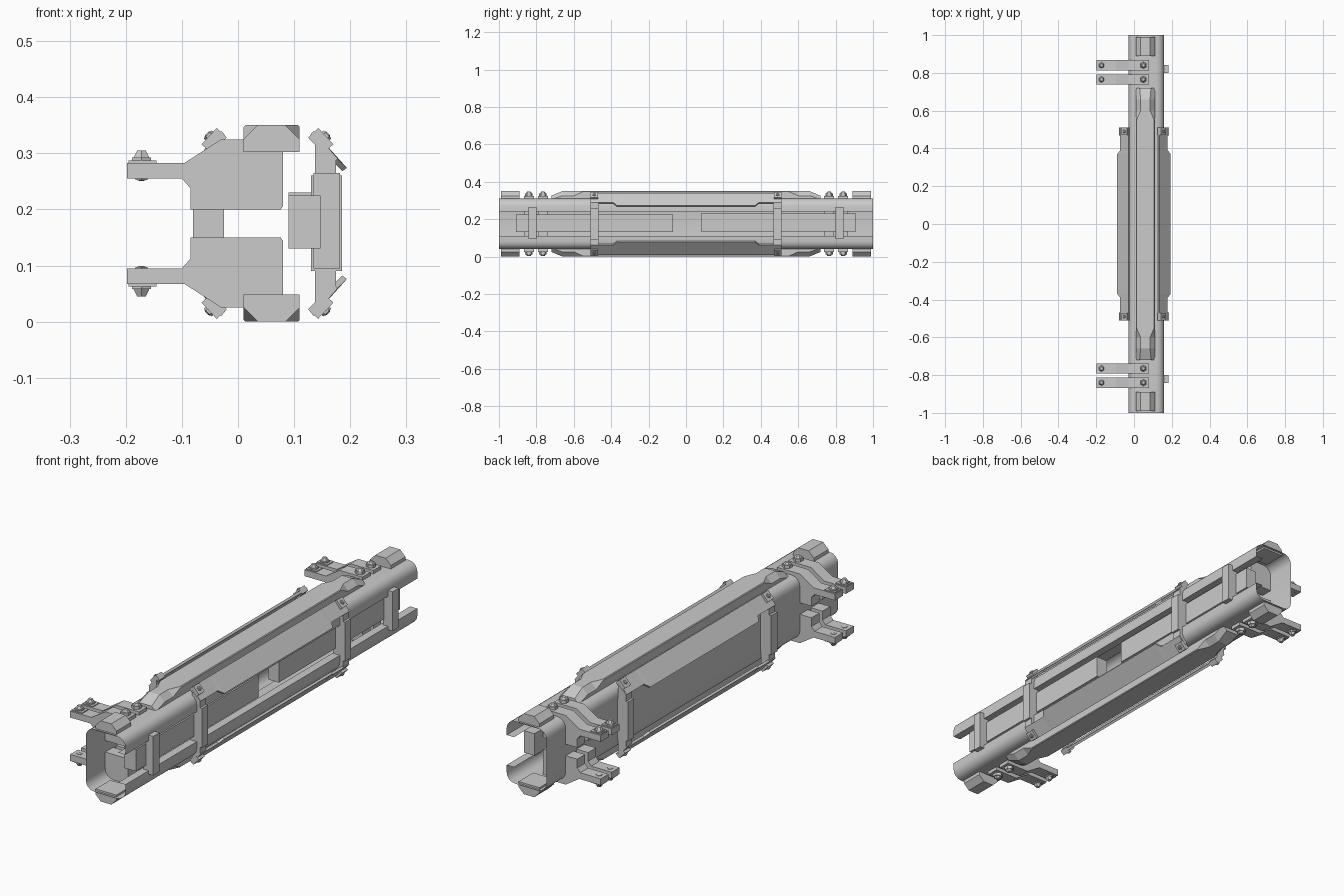
import bpy, bmesh, math
from mathutils import Matrix, Vector

if "Cube" in bpy.data.objects:
    bpy.data.objects.remove(bpy.data.objects["Cube"])

MX, MZ = 0.0525, 0.175   # side-to-side and top-to-bottom mirror planes


def finish(name, bm, smooth=None):
    bmesh.ops.recalc_face_normals(bm, faces=bm.faces)
    me = bpy.data.meshes.new(name)
    bm.to_mesh(me)
    bm.free()
    ob = bpy.data.objects.new(name, me)
    bpy.context.collection.objects.link(ob)
    if smooth:
        bpy.context.view_layer.objects.active = ob
        ob.select_set(True)
        bpy.ops.object.shade_smooth_by_angle(angle=math.radians(smooth))
        ob.select_set(False)
    return ob


def loft(name, sections, closed=True, smooth=None):
    """Skin a list of (y, [(x, z), ...]) sections; closed ones are capped."""
    bm = bmesh.new()
    rings = [[bm.verts.new((x, y, z)) for x, z in pts] for y, pts in sections]
    n = len(rings[0])
    for a, b in zip(rings, rings[1:]):
        for i in range(n if closed else n - 1):
            j = (i + 1) % n
            bm.faces.new((a[i], a[j], b[j], b[i]))
    if closed:
        bm.faces.new(rings[0])
        bm.faces.new(rings[-1])
    return finish(name, bm, smooth)


def prism(name, pts, y0, y1, **kw):
    return loft(name, [(y0, pts), (y1, pts)], **kw)


def box(name, x0, x1, y0, y1, z0, z1):
    return prism(name, [(x0, z0), (x1, z0), (x1, z1), (x0, z1)], y0, y1)


def flip(pts, fx, fz):
    return [(2 * MX - x if fx else x, 2 * MZ - z if fz else z) for x, z in pts]


def bolt(name, loc, direction, r, h):
    """Hex head with a tapered cap, standing along a direction."""
    bm = bmesh.new()
    rot = Vector(direction).to_track_quat('Z', 'Y').to_matrix().to_4x4()
    base = Matrix.Translation(loc) @ rot
    for r1, r2, z0, z1 in ((r, r, 0, .6 * h), (r * .8, r * .45, .6 * h, h)):
        bmesh.ops.create_cone(bm, cap_ends=True, segments=6, radius1=r1, radius2=r2,
                              depth=z1 - z0,
                              matrix=base @ Matrix.Translation((0, 0, (z0 + z1) / 2)))
    return finish(name, bm)


# Channel shell: thin sheet, open on +x, rounded corners and inward lips
def arc(cx, cz, r, a0, a1, n=4):
    return [(cx + r * math.cos(math.radians(a0 + (a1 - a0) * i / n)),
             cz + r * math.sin(math.radians(a0 + (a1 - a0) * i / n))) for i in range(n + 1)]


upper = [(.125, .24), (.16, .24)] + arc(.12, .27, .04, 0, 90) + arc(.01, .27, .04, 90, 180)
lower = flip(upper, False, True)[::-1]
prism("channel_shell", upper + lower, -1, 1, closed=False, smooth=35)

# Long boxes lying inside the channel
box("inner_box_front", .09, .147, -.91, -.07, .13, .225)
box("inner_box_rear", .09, .14, .08, .91, .135, .23)

# Vertical struts across the open side and the back
for s in (-1, 1):
    box("end_strut", .135, .182, s * .82 - .021, s * .82 + .021, .095, .265)
    for fx in (False, True):
        prof = flip([(.13, .09), (.185, .09), (.185, .26), (.13, .26)], fx, False)
        prism("middle_strut", prof, s * .49 - .021, s * .49 + .021)

for fz in (False, True):
    up = -1 if fz else 1

    # Centre ridge plate: full width in the middle, chamfered towards its ends
    def ridge(c, top=.35):
        return flip([(.01, .302), (.01, top - c), (.01 + c, top),
                     (.11 - c, top), (.11, top - c), (.11, .302)], False, fz)
    loft("ridge_plate", [(-.72, ridge(.02, .325)), (-.66, ridge(.025)), (-.6, ridge(.025)),
                         (-.55, ridge(.003)), (.55, ridge(.003)), (.6, ridge(.025)),
                         (.66, ridge(.025)), (.72, ridge(.02, .325))])
    for s in (-1, 1):
        y0, y1 = sorted((s * .89, s * .99))
        prism("end_block", ridge(.025), y0, y1)

    # Slanted corner guards, wider along the middle, with a web down to the struts
    for fx in (False, True):
        side = -1 if fx else 1

        def guard(ox, oz):
            return flip([(.128, .332), (.135, .34), (ox, oz), (ox - .008, oz - .006)], fx, fz)
        narrow, wide = guard(.178, .29), guard(.194, .274)
        loft("corner_guard", [(-.51, narrow), (-.39, narrow), (-.37, wide),
                              (.37, wide), (.39, narrow), (.51, narrow)])
        for s in (-1, 1):
            web = flip([(.137, .255), (.175, .255), (.175, .29), (.137, .325)], fx, fz)
            prism("guard_web", web, s * .49 - .021, s * .49 + .021)
            clip = flip([(.125, .328), (.143, .345), (.17, .316), (.152, .3)], fx, fz)
            prism("guard_clip", clip, s * .49 - .02, s * .49 + .02)
            bolt("clip_bolt", (MX + side * .104, s * .49, MZ + up * .156),
                 (side, 0, up), .01, .006)

    # Paired clamp brackets gripping the channel, with bolts
    clamp = flip([(-.198, .255), (-.1, .255), (-.085, .238), (-.085, .2), (.076, .2),
                  (.08, .206), (.08, .325), (-.03, .325), (-.095, .283), (-.198, .283)],
                 False, fz)
    pad = flip([(-.195, .27), (-.145, .27), (-.145, .287), (-.195, .287)], False, fz)
    for s in (-1, 1):
        for yc in (.765, .84):
            y = s * yc
            prism("clamp_bracket", clamp, y - .027, y + .027)
            prism("bolt_pad", pad, y - .022, y + .022)
            bolt("arm_bolt", (-.172, y, MZ + up * .098), (0, 0, up), .02, .032)
            bolt("arm_nut", (-.172, y, MZ + up * .08), (0, 0, -up), .012, .004)
            bolt("top_bolt", (.05, y, MZ + up * .15), (0, 0, up), .02, .022)
